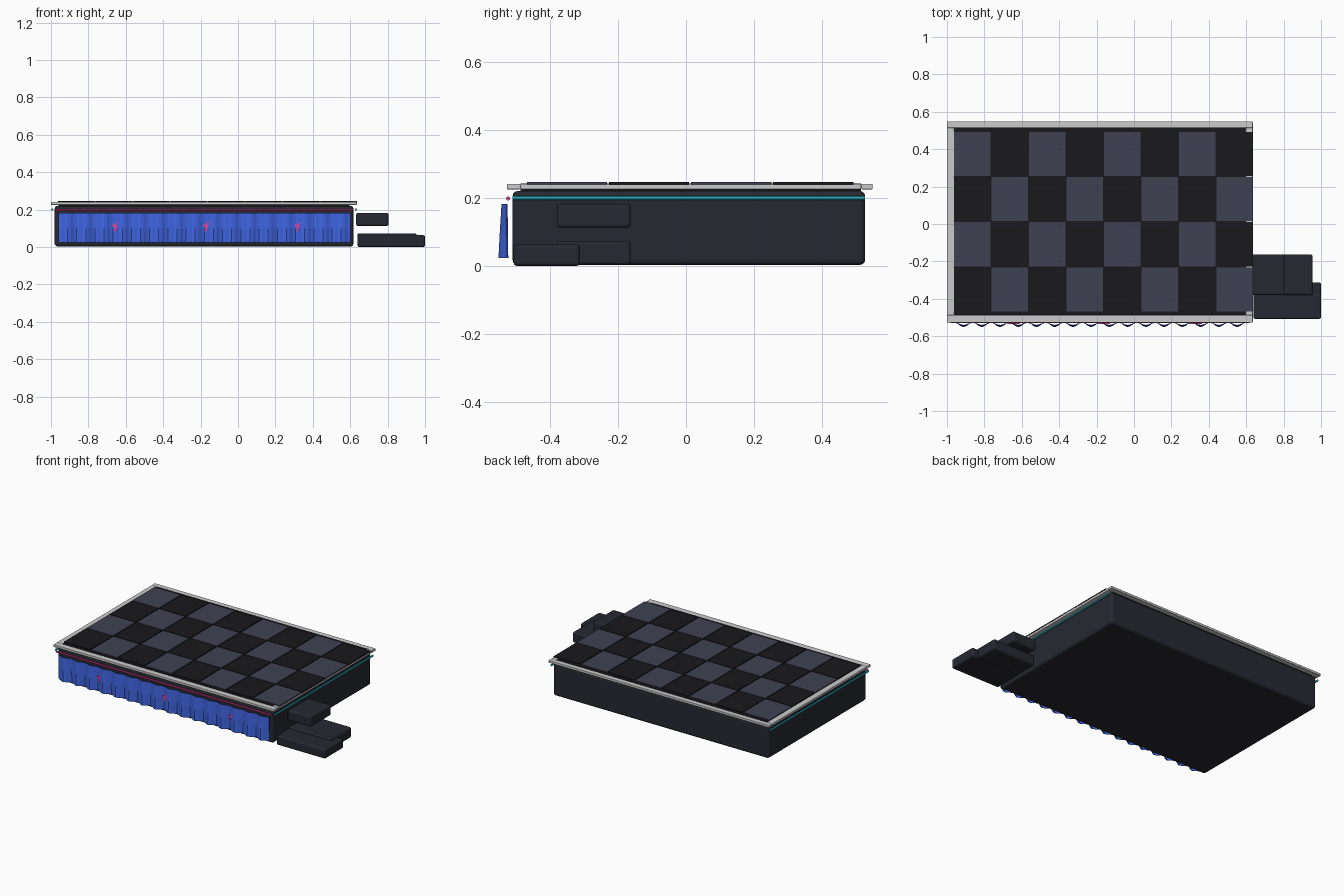
import bpy, bmesh, math
from mathutils import Matrix, Vector

if "Cube" in bpy.data.objects:
    bpy.data.objects.remove(bpy.data.objects["Cube"])


def material(name, rgb):
    m = bpy.data.materials.new(name)
    m.diffuse_color = (*rgb, 1)
    m.use_nodes = True
    m.node_tree.nodes["Principled BSDF"].inputs["Base Color"].default_value = m.diffuse_color
    return m


CHARCOAL = material("charcoal", (0.02, 0.022, 0.031))
BLACK = material("black", (0.01, 0.01, 0.012))
SLATE = material("slate", (0.05, 0.053, 0.085))
SILVER = material("silver", (0.6, 0.6, 0.62))
BLUE = material("blue", (0.05, 0.13, 0.75))
PINK = material("pink", (0.8, 0.05, 0.3))
CYAN = material("cyan", (0.03, 0.6, 0.7))


def finish(name, bm, mat):
    bmesh.ops.recalc_face_normals(bm, faces=bm.faces)
    me = bpy.data.meshes.new(name)
    bm.to_mesh(me)
    bm.free()
    me.materials.append(mat)
    ob = bpy.data.objects.new(name, me)
    bpy.context.collection.objects.link(ob)
    return ob


def add_box(bm, lo, hi):
    lo, hi = Vector(lo), Vector(hi)
    m = Matrix.Translation((lo + hi) / 2) @ Matrix.Diagonal((*(hi - lo), 1))
    bmesh.ops.create_cube(bm, size=1, matrix=m)


def boxes(name, spans, mat, bevel=0.0):
    bm = bmesh.new()
    for lo, hi in spans:
        add_box(bm, lo, hi)
    ob = finish(name, bm, mat)
    if bevel:
        mod = ob.modifiers.new("bevel", 'BEVEL')
        mod.width, mod.segments = bevel, 3
    return ob


def tube(name, a, b, r, mat):
    a, b = Vector(a), Vector(b)
    d = b - a
    m = Matrix.Translation((a + b) / 2) @ d.to_track_quat('Z', 'Y').to_matrix().to_4x4()
    bm = bmesh.new()
    bmesh.ops.create_cone(bm, cap_ends=True, segments=8, radius1=r, radius2=r,
                          depth=d.length, matrix=m)
    return finish(name, bm, mat)


# Platform and the steps at its right side
boxes("stage_body", [((-0.98, -0.51, 0.003), (0.617, 0.527, 0.22))], CHARCOAL, 0.015)
boxes("upper_step", [((0.632, -0.38, 0.112), (0.805, -0.163, 0.182))], CHARCOAL, 0.01)
boxes("middle_step", [((0.638, -0.38, 0.003), (0.955, -0.163, 0.073))], CHARCOAL, 0.01)
boxes("lower_step", [((0.638, -0.507, 0), (1.0, -0.312, 0.063))], CHARCOAL, 0.01)

# Deck, checkered tiles and the rim around them
boxes("deck", [((-0.96, -0.487, 0.215), (0.597, 0.515, 0.242))], BLACK)
tiles = {0: [], 1: []}
for i in range(8):
    for j in range(4):
        x, y = -0.865 + 0.2005 * i, -0.35 + 0.2415 * j
        tiles[(i + j) % 2].append(((x - 0.097, y - 0.118, 0.238), (x + 0.097, y + 0.118, 0.247)))
boxes("dark_tiles", tiles[0], BLACK)
boxes("light_tiles", tiles[1], SLATE)
boxes("rim", [((-1, -0.527, 0.225), (0.635, -0.487, 0.241)),
              ((-1, 0.515, 0.225), (0.635, 0.549, 0.241)),
              ((-1, -0.487, 0.225), (-0.96, 0.515, 0.241)),
              ((0.597, -0.487, 0.225), (0.635, 0.515, 0.241))], SILVER, 0.003)

# Light strips
tube("front_light_strip", (-0.98, -0.523, 0.198), (0.617, -0.523, 0.198), 0.006, PINK)
for side, x in (("left", -0.993), ("right", 0.63)):
    tube(side + "_light_strip", (x, -0.51, 0.2), (x, 0.527, 0.2), 0.006, CYAN)

# Pleated skirt, flaring slightly towards the hem
bm = bmesh.new()
WAVES, STEPS = 16, 6
n = WAVES * STEPS
rows = []
for z, amp, mid in ((0.182, 0.007, -0.534), (0.1, 0.010, -0.536), (0.023, 0.013, -0.537)):
    rows.append([bm.verts.new((-0.96 + 1.56 * k / n,
                               mid + amp * math.cos(2 * math.pi * k / STEPS), z))
                 for k in range(n + 1)])
for upper, lower in zip(rows, rows[1:]):
    for k in range(n):
        bm.faces.new((lower[k], lower[k + 1], upper[k + 1], upper[k]))
skirt = finish("pleated_skirt", bm, BLUE)
mod = skirt.modifiers.new("cloth", 'SOLIDIFY')
mod.thickness, mod.offset = 0.003, 0

# Star ornaments tucked into the pleats
bm = bmesh.new()
for x in (-0.645, -0.16, 0.33):
    ring = [bm.verts.new((x + (0.034 if k % 2 == 0 else 0.015) * math.sin(k * math.pi / 5), -0.535,
                          0.108 + (0.034 if k % 2 == 0 else 0.015) * math.cos(k * math.pi / 5)))
            for k in range(10)]
    face = bm.faces.new(ring)
    ext = bmesh.ops.extrude_face_region(bm, geom=[face])
    bmesh.ops.translate(bm, vec=(0, 0.012, 0),
                        verts=[g for g in ext["geom"] if isinstance(g, bmesh.types.BMVert)])
finish("skirt_stars", bm, PINK)
